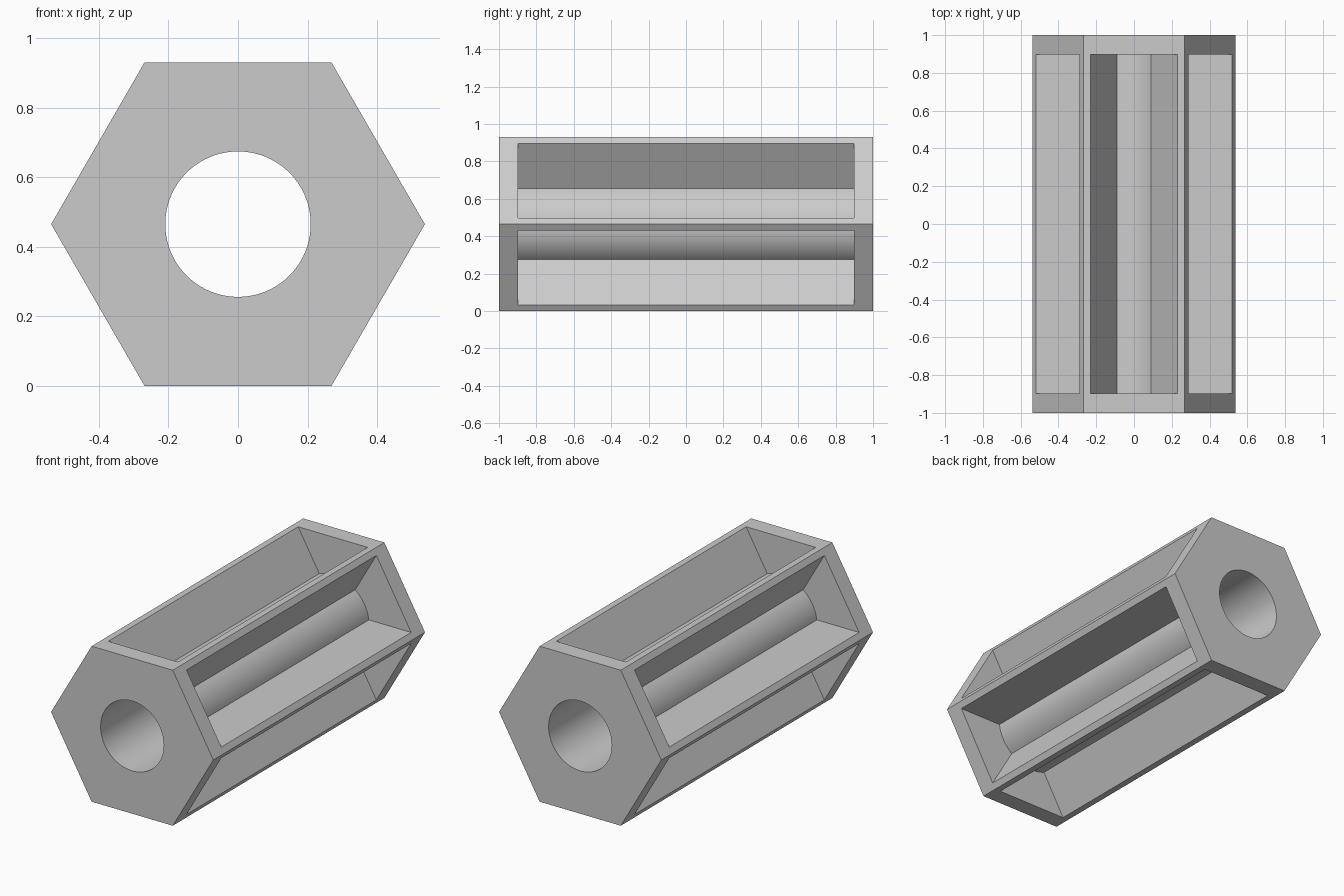
import bpy, bmesh
from math import sin, cos, asin, pi, radians, sqrt

cube = bpy.data.objects.get("Cube")
if cube:
    bpy.data.objects.remove(cube, do_unlink=True)

RADIUS = 0.537                     # hexagon corner radius
APOTHEM = RADIUS * cos(pi / 6)
BORE = 0.209                       # through hole
TUBE = 0.24                        # outside of the inner tube
WEB = 0.033                        # half thickness of each spoke wall
POCKET_END = 0.897


def extrude_profile(bm, points, half_length):
    """Extrude an x-z outline along y, centred on y = 0."""
    face = bm.faces.new([bm.verts.new((x, -half_length, z)) for x, z in points])
    out = bmesh.ops.extrude_face_region(bm, geom=[face])
    moved = [v for v in out["geom"] if isinstance(v, bmesh.types.BMVert)]
    bmesh.ops.translate(bm, verts=moved, vec=(0, 2 * half_length, 0))


def ring(radius, count):
    return [(radius * cos(2 * pi * i / count), APOTHEM + radius * sin(2 * pi * i / count))
            for i in range(count)]


def make_object(name, bm):
    bmesh.ops.recalc_face_normals(bm, faces=bm.faces)
    mesh = bpy.data.meshes.new(name)
    bm.to_mesh(mesh)
    bm.free()
    obj = bpy.data.objects.new(name, mesh)
    bpy.context.collection.objects.link(obj)
    return obj


def pocket_profile(turn, steps=12):
    """Wedge between two spoke walls, with the round tube as its floor."""
    half = pi / 6 - asin(WEB / TUBE)
    pts = [(TUBE * sin(a), TUBE * cos(a))
           for a in (half - 2 * half * i / steps for i in range(steps + 1))]
    outer = APOTHEM + 0.05
    edge = outer / sqrt(3) - WEB / cos(pi / 6)
    pts += [(-edge, outer), (edge, outer)]
    c, s = cos(turn), sin(turn)
    return [(x * c - z * s, APOTHEM + x * s + z * c) for x, z in pts]


# Hexagonal body
bm = bmesh.new()
extrude_profile(bm, ring(RADIUS, 6), 1)
body = make_object("hexagonal_body", bm)

# Cutters for the bore and the six side pockets
bm = bmesh.new()
extrude_profile(bm, ring(BORE, 96), 1.1)
for k in range(6):
    extrude_profile(bm, pocket_profile(k * pi / 3), POCKET_END)
cutter = make_object("pocket_cutter", bm)
cutter.hide_render = True

cut = body.modifiers.new("pockets", "BOOLEAN")
cut.operation = "DIFFERENCE"
cut.solver = "EXACT"
cut.object = cutter
bpy.ops.object.select_all(action="DESELECT")
body.select_set(True)
bpy.context.view_layer.objects.active = body
bpy.ops.object.modifier_apply(modifier=cut.name)
bpy.data.objects.remove(cutter, do_unlink=True)

# Plain grey finish
grey = bpy.data.materials.new("plain_grey")
grey.use_nodes = True
colour = (0.6, 0.6, 0.6, 1)
grey.diffuse_color = colour
grey.node_tree.nodes["Principled BSDF"].inputs["Base Color"].default_value = colour
body.data.materials.clear()
body.data.materials.append(grey)
bpy.ops.object.shade_smooth_by_angle(angle=radians(25))
